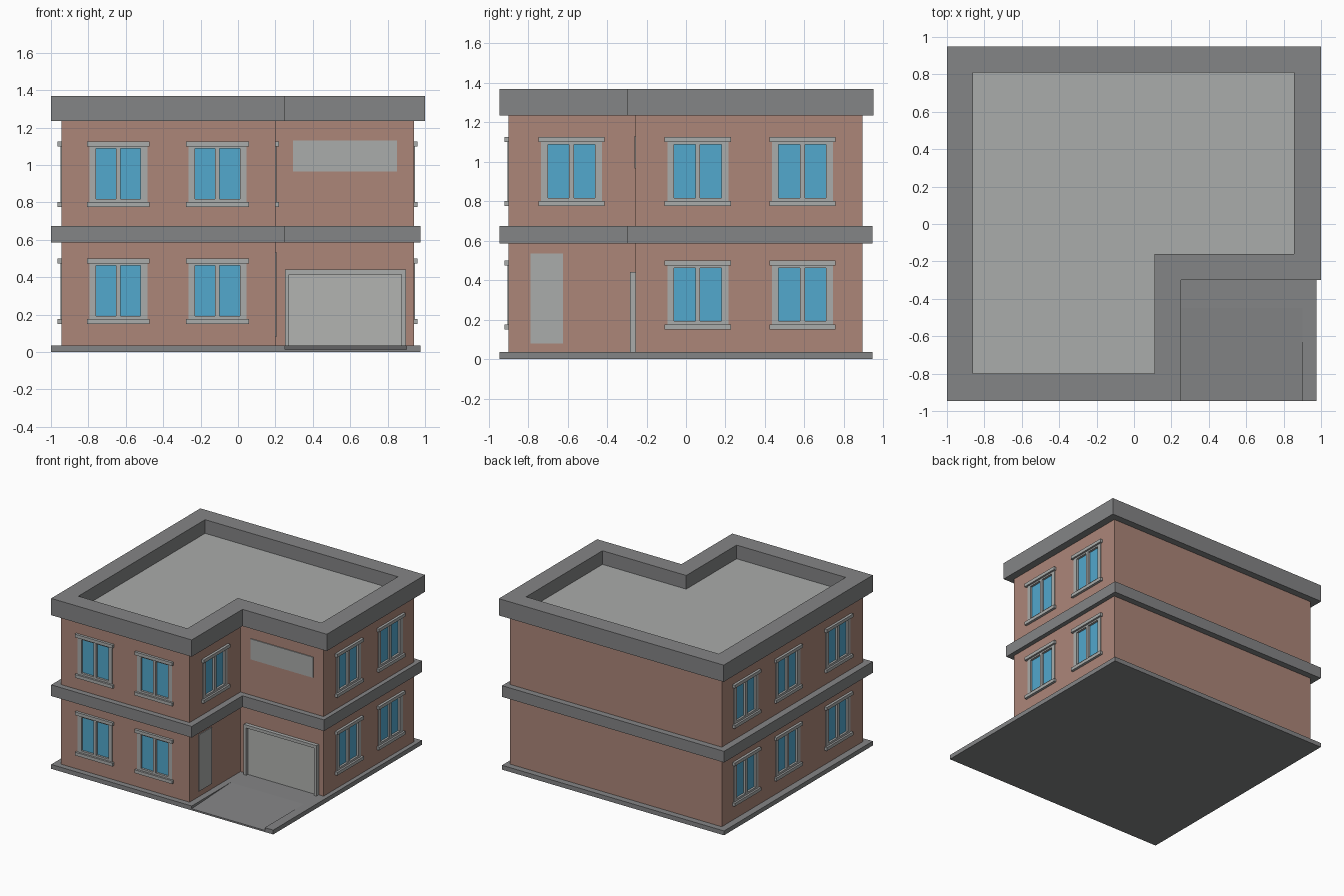
import bpy, bmesh, math
from mathutils import Matrix, Vector

if "Cube" in bpy.data.objects:
    bpy.data.objects.remove(bpy.data.objects["Cube"])


def material(name, r, g, b):
    m = bpy.data.materials.new(name)
    m.diffuse_color = (r, g, b, 1)
    m.use_nodes = True
    m.node_tree.nodes["Principled BSDF"].inputs["Base Color"].default_value = m.diffuse_color
    return m


BRICK = material("brick", 0.413, 0.240, 0.191)
CONCRETE = material("dark concrete", 0.231, 0.233, 0.238)
TRIM = material("light grey trim", 0.402, 0.412, 0.405)
GLASS = material("blue glass", 0.084, 0.392, 0.610)
PANEL = material("garage panel", 0.445, 0.457, 0.440)


def finish(name, bm, *mats):
    bmesh.ops.recalc_face_normals(bm, faces=bm.faces)
    me = bpy.data.meshes.new(name)
    bm.to_mesh(me)
    bm.free()
    ob = bpy.data.objects.new(name, me)
    bpy.context.collection.objects.link(ob)
    for m in mats:
        me.materials.append(m)
    return ob


def add_box(bm, x0, x1, y0, y1, z0, z1, place=Matrix()):
    mid = Vector((x0 + x1, y0 + y1, z0 + z1)) / 2
    size = Matrix.Diagonal((x1 - x0, y1 - y0, z1 - z0, 1))
    bmesh.ops.create_cube(bm, size=1, matrix=place @ Matrix.Translation(mid) @ size)


def boxes(name, mat, items, place=Matrix()):
    bm = bmesh.new()
    for b in items:
        add_box(bm, *b, place)
    return finish(name, bm, mat)


def prism(name, mat, outline, z0, z1):
    bm = bmesh.new()
    face = bm.faces.new([bm.verts.new((x, y, z0)) for x, y in outline])
    top = bmesh.ops.extrude_face_region(bm, geom=[face])["geom"]
    bmesh.ops.translate(bm, vec=(0, 0, z1 - z0),
                        verts=[v for v in top if isinstance(v, bmesh.types.BMVert)])
    if not any(f.calc_center_median().z < z0 + 1e-5 for f in bm.faces):
        bm.faces.new([v for v in bm.verts if abs(v.co.z - z0) < 1e-6])
    return finish(name, bm, mat)


def ell(x0, x1, y0, y1, nx, ny):
    """L-shaped outline with the front right corner missing."""
    return [(x0, y0), (nx, y0), (nx, ny), (x1, ny), (x1, y1), (x0, y1)]


# Brick walls and storey band
walls = prism("walls", BRICK, ell(-0.945, 0.94, -0.90, 0.895, 0.20, -0.255), 0.02, 1.25)
prism("storey_band", CONCRETE, ell(-1, 0.975, -0.945, 0.945, 0.25, -0.30), 0.585, 0.675)

# Roof with parapet and sunken deck
bm = bmesh.new()
outer = ell(-1, 1, -0.945, 0.95, 0.25, -0.30)
inner = ell(-0.86, 0.855, -0.80, 0.81, 0.11, -0.16)
loops = [[bm.verts.new((x, y, z)) for x, y in line] for line, z in
         ((outer, 1.235), (outer, 1.37), (inner, 1.37), (inner, 1.26))]
for a, b in zip(loops, loops[1:]):
    for i in range(6):
        j = (i + 1) % 6
        bm.faces.new((a[i], a[j], b[j], b[i]))
bm.faces.new(loops[0])
deck = bm.faces.new(loops[-1])
deck.material_index = 1
finish("roof", bm, CONCRETE, TRIM)

# Base slab with a notch for the driveway ramp
RX0, RX1, RY0, RY1 = 0.25, 0.90, -0.945, -0.45
prism("base_slab", CONCRETE,
      [(-1, RY0), (RX0, RY0), (RX0, RY1), (RX1, RY1), (RX1, RY0),
       (0.975, RY0), (0.975, 0.945), (-1, 0.945)], 0, 0.035)
bm = bmesh.new()
add_box(bm, RX0, RX1, RY0, RY1, 0, 0.035)
for v in bm.verts:
    if v.co.z > 0.01 and v.co.y < RY0 + 0.01:
        v.co.z = 0.013
finish("driveway_ramp", bm, CONCRETE)

# Windows: (x, y, turn) of each column and the sill heights used there
FRONT, RIGHT, LEFT = 0, math.pi / 2, -math.pi / 2
LOW, HIGH = 0.15, 0.775
columns = [(-0.64, -0.90, FRONT, (LOW, HIGH)), (-0.11, -0.90, FRONT, (LOW, HIGH)),
           (0.94, 0.06, RIGHT, (LOW, HIGH)), (0.94, 0.59, RIGHT, (LOW, HIGH)),
           (0.20, -0.58, RIGHT, (HIGH,))]
columns += [(-0.945, y, LEFT, (LOW, HIGH)) for y in (-0.58, 0.06, 0.59)]

cut = bmesh.new()
for x, y, turn, heights in columns:
    for z in heights:
        place = Matrix.Translation((x, y, z)) @ Matrix.Rotation(turn, 4, "Z")
        add_box(cut, -0.155, 0.155, -0.02, 0.03, 0.02, 0.33, place)
        boxes("window_frame", TRIM, [
            (-0.155, -0.12, -0.005, 0.03, 0.02, 0.33),
            (0.12, 0.155, -0.005, 0.03, 0.02, 0.33),
            (-0.012, 0.012, -0.005, 0.03, 0.02, 0.33),
            (-0.12, 0.12, -0.005, 0.03, 0.02, 0.042),
            (-0.12, 0.12, -0.005, 0.03, 0.312, 0.33)], place)
        boxes("window_sill", TRIM, [(-0.168, 0.168, -0.02, 0.004, 0, 0.026)], place)
        boxes("window_header", TRIM, [(-0.168, 0.168, -0.02, 0.004, 0.324, 0.35)], place)
        boxes("window_glass", GLASS, [(-0.125, 0.125, 0.012, 0.02, 0.03, 0.32)], place)

# Cut the window openings into the walls
cutter = finish("window_cutter", cut)
cutter.hide_render = True
cutter.hide_viewport = True
mod = walls.modifiers.new("openings", "BOOLEAN")
mod.operation = "DIFFERENCE"
mod.solver = "EXACT"
mod.object = cutter

# Garage door with surround, panel above it, and entrance door
boxes("garage_surround", TRIM, [
    (0.25, 0.272, -0.284, -0.25, 0.02, 0.44), (0.875, 0.897, -0.284, -0.25, 0.02, 0.44),
    (0.272, 0.875, -0.284, -0.25, 0.415, 0.44)])
boxes("garage_door", PANEL, [(0.272, 0.875, -0.264, -0.25, 0.02, 0.415)])
boxes("upper_panel", TRIM, [(0.295, 0.85, -0.262, -0.25, 0.965, 1.13)])
boxes("entrance_door", TRIM, [(0.195, 0.206, -0.787, -0.624, 0.08, 0.535)])
